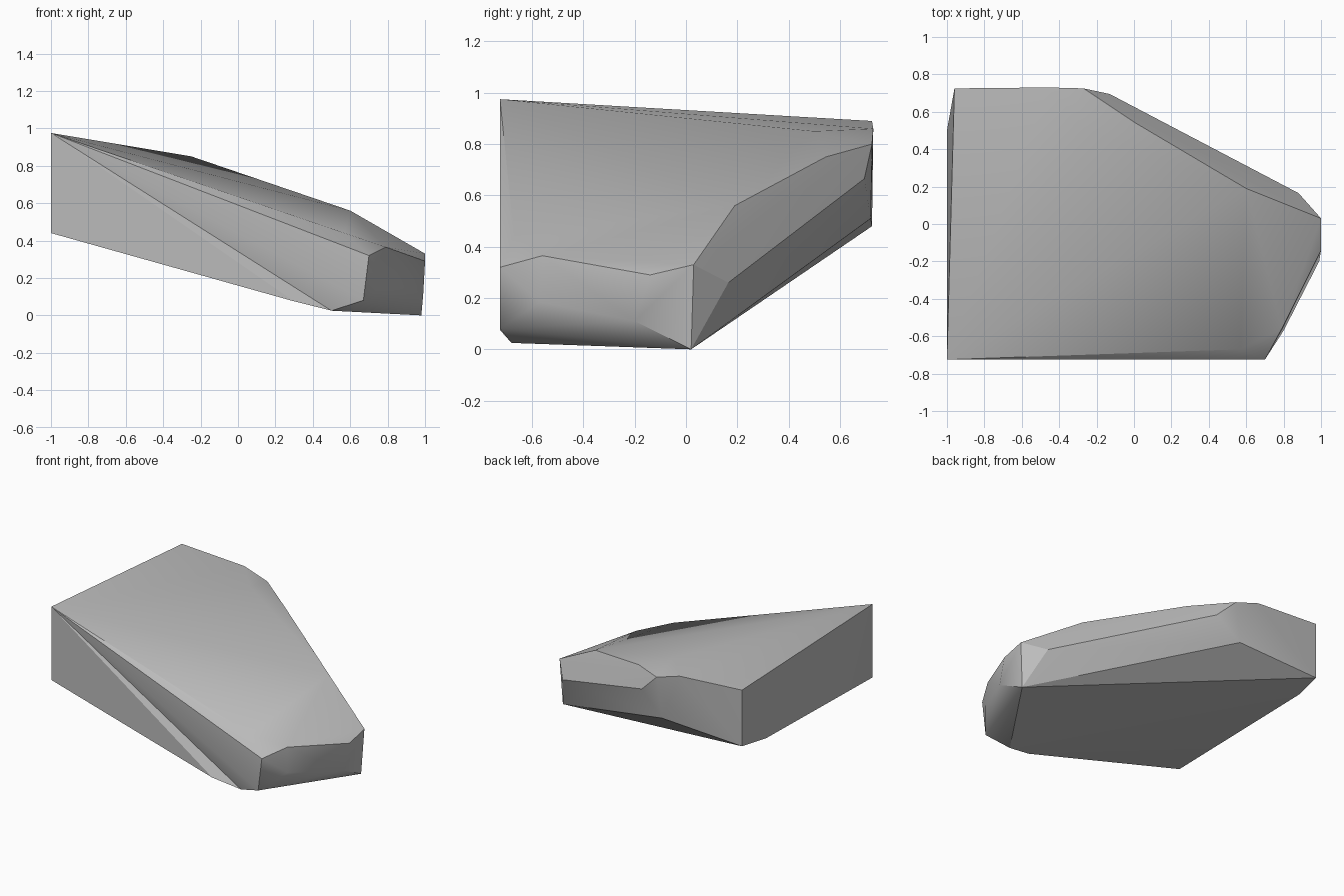
import bpy, bmesh, math
from mathutils import Vector

cube = bpy.data.objects.get("Cube")
if cube:
    bpy.data.objects.remove(cube, do_unlink=True)

# Plain grey stone
stone = bpy.data.materials.new("grey_stone")
stone.use_nodes = True
colour = (0.5, 0.5, 0.5, 1)
stone.diffuse_color = colour
stone.node_tree.nodes["Principled BSDF"].inputs["Base Color"].default_value = colour

# Corners of the front cliff
front = {
    "top": (-1, -0.725, 0.975),
    "base": (-1, -0.725, 0.44),
    "toe": (0.30, -0.725, 0.075),
    "notch": (0.50, -0.68, 0.025),
    "lip": (0.67, -0.725, 0.08),
    "nose": (0.70, -0.725, 0.32),
}
# Corners of the blunt low end
low_end = [
    (0.57, -0.67, 0.44), (0.79, -0.56, 0.365), (1.0, -0.14, 0.29), (1.0, 0.03, 0.33),
    (0.80, -0.57, 0.185), (0.99, -0.20, 0.11), (0.98, 0.02, 0.0),
]
# Bevelled back flank: upper ridge, then lower ridge
flank = [
    (0.60, 0.19, 0.56), (0.0, 0.545, 0.75), (-0.25, 0.50, 0.85), (-0.27, 0.725, 0.80),
    (0.88, 0.165, 0.26), (-0.13, 0.695, 0.665), (-0.31, 0.72, 0.51),
]
# High back corner
back = [(-0.96, 0.725, 0.89), (-0.46, 0.73, 0.86), (-0.96, 0.725, 0.48), (-1, 0.50, 0.465)]

# Wrap all the corners in one faceted slab
bm = bmesh.new()
fv = {name: bm.verts.new(p) for name, p in front.items()}
for p in low_end + flank + back:
    bm.verts.new(p)
bmesh.ops.convex_hull(bm, input=bm.verts[:], use_existing_faces=False)

# Recut the front cliff as a fan so that the notch sinks in
corners = set(fv.values())
old = [f for f in bm.faces if set(f.verts) <= corners]
bmesh.ops.delete(bm, geom=old, context='FACES_ONLY')
bmesh.ops.delete(bm, geom=[e for e in bm.edges if not e.link_faces and
                           set(e.verts) <= corners], context='EDGES')
ring = ["base", "toe", "notch", "lip", "nose"]
for a, b in zip(ring, ring[1:]):
    bm.faces.new((fv["top"], fv[a], fv[b]))
bmesh.ops.holes_fill(bm, edges=bm.edges[:], sides=0)
bmesh.ops.delete(bm, geom=[v for v in bm.verts if not v.link_faces], context='VERTS')
bmesh.ops.recalc_face_normals(bm, faces=bm.faces[:])

mesh = bpy.data.meshes.new("rock_slab")
bm.to_mesh(mesh)
bm.free()
mesh.materials.append(stone)
rock = bpy.data.objects.new("rock_slab", mesh)
bpy.context.collection.objects.link(rock)

# Soft top, crisp ridges
bpy.ops.object.select_all(action='DESELECT')
rock.select_set(True)
bpy.context.view_layer.objects.active = rock
bpy.ops.object.shade_smooth_by_angle(angle=math.radians(30))
